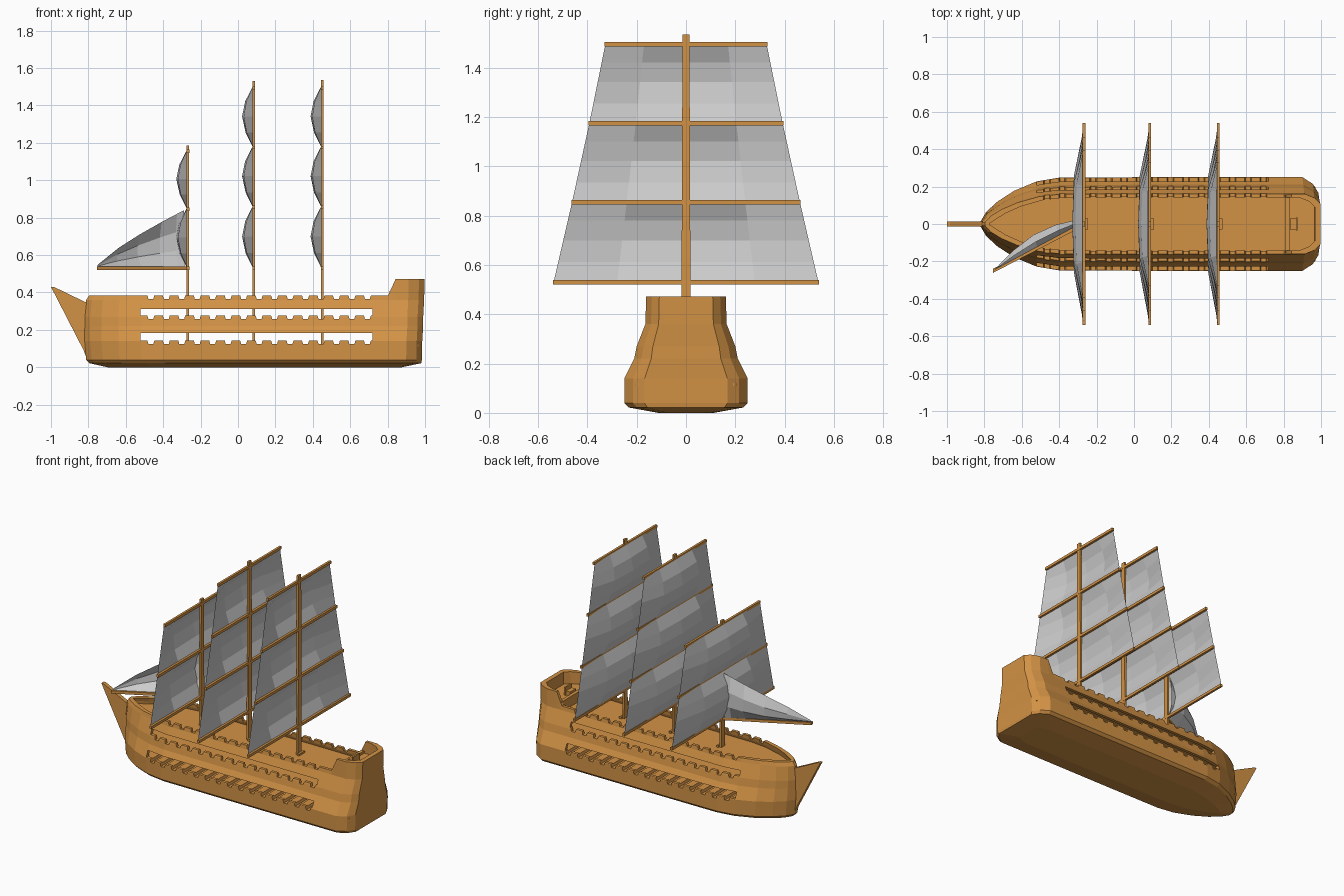
import bpy, bmesh, math

if "Cube" in bpy.data.objects:
    bpy.data.objects.remove(bpy.data.objects["Cube"])

wood = bpy.data.materials.new("wood")
wood.diffuse_color = (0.65, 0.29, 0.06, 1)
wood.use_nodes = True
wood.node_tree.nodes["Principled BSDF"].inputs["Base Color"].default_value = wood.diffuse_color

# half-breadth plan (x, y) and hull levels (z, y scale, bow scale, stern scale)
PLAN = [(-.82, .014), (-.79, .065), (-.73, .12), (-.64, .178), (-.52, .228), (-.4, .248),
        (0, .25), (.4, .25), (.8, .25), (.81, .25), (.84, .25), (.91, .25), (.965, .215), (.995, .168)]
LEVELS = [(.004, .45, .85, .88), (.022, .93, .97, .985), (.04, 1, .99, .988), (.14, 1, 1, .99),
          (.22, .84, 1, .995), (.27, .80, 1, .995), (.36, .66, .99, 1), (.385, .645, .97, 1.003)]


def lerp(table, t, k=1):
    for a, b in zip(table, table[1:]):
        if t <= b[0]:
            return a[k] + (b[k] - a[k]) * (t - a[0]) / (b[0] - a[0])
    return table[-1][k]


def make(name, bm, mat=wood):
    bmesh.ops.recalc_face_normals(bm, faces=bm.faces)
    me = bpy.data.meshes.new(name)
    bm.to_mesh(me)
    bm.free()
    ob = bpy.data.objects.new(name, me)
    bpy.context.collection.objects.link(ob)
    if mat:
        me.materials.append(mat)
    return ob


def prism(bm, pts, offset):
    a = [bm.verts.new(p) for p in pts]
    b = [bm.verts.new([p[i] + offset[i] for i in range(3)]) for p in pts]
    bm.faces.new(a)
    bm.faces.new(b[::-1])
    for i in range(len(a)):
        j = (i + 1) % len(a)
        bm.faces.new((a[i], a[j], b[j], b[i]))


def box(name, x0, x1, y0, y1, z0, z1):
    bm = bmesh.new()
    prism(bm, [(x0, y0, z0), (x1, y0, z0), (x1, y1, z0), (x0, y1, z0)], (0, 0, z1 - z0))
    return make(name, bm)


# hull shell: outer rings going up, inner rings going down
def ring(bm, level, inner):
    z, s, bow, stern = level
    half = []
    for x, y in PLAN:
        top = z
        if z > .38:
            top = lerp([(-1, .385), (.8, .385), (.81, .405), (.84, .472), (2, .472)], x)
        yy, xx = y * s, x * (bow if x < 0 else stern)
        if inner:
            yy, xx = max(yy - .02, .004), xx * (.97 if x < 0 or x > .85 else 1)
        half.append((xx, yy, top))
    return [bm.verts.new((x, -y, t)) for x, y, t in half] + \
           [bm.verts.new((x, y, t)) for x, y, t in reversed(half)]


bm = bmesh.new()
rings = [ring(bm, l, False) for l in LEVELS] + [ring(bm, l, True) for l in LEVELS[:2:-1]]
for a, b in zip(rings, rings[1:]):
    for i in range(len(a)):
        j = (i + 1) % len(a)
        bm.faces.new((a[i], a[j], b[j], b[i]))
keel = [bm.verts.new((x, 0, 0)) for x, _ in [(-.6, 0), (.75, 0)]]
n = len(rings[0])
bottom = bm.faces.new(rings[0][::-1])
bmesh.ops.delete(bm, geom=keel, context='VERTS')
bmesh.ops.translate(bm, verts=rings[0], vec=(0, 0, -.004))
bm.faces.new(rings[-1])
hull = make("hull", bm)

# gun slots and crenellated rail, cut through both sides
bm = bmesh.new()
for low, notch, top in [(.144, .124, .184), (.278, .258, .311), (.3856, .365, .5)]:
    pts = [(-.52, low)]
    for i in range(15):
        x = -.485 + i * .0827
        pts += [(x, low), (x + .006, notch), (x + .032, notch), (x + .038, low)]
    pts += [(.72, low), (.72, top), (-.52, top)]
    prism(bm, [(x, -.4, z) for x, z in pts], (0, .8, 0))
cutter = make("slot_cutter", bm)
cutter.hide_render = True
mod = hull.modifiers.new("slots", 'BOOLEAN')
mod.operation, mod.solver, mod.object = 'DIFFERENCE', 'EXACT', cutter
bpy.context.view_layer.objects.active = hull
bpy.ops.object.modifier_apply(modifier="slots")
bpy.data.objects.remove(cutter)


# decks
def deck(name, z, x0, x1):
    s = lerp(LEVELS, z)
    xs = [x0] + [x for x, _ in PLAN if x0 < x < x1] + [x1]
    half = [(x, max(lerp(PLAN, x) * s - .012, .004)) for x in xs]
    bm = bmesh.new()
    prism(bm, [(x, -y, z) for x, y in half] + [(x, y, z) for x, y in half[::-1]], (0, 0, -.012))
    make(name, bm)


deck("main_deck", .342, -.78, .97)
deck("middle_deck", .256, -.78, .97)
deck("lower_deck", .122, -.78, .97)
deck("poop_deck", .392, .83, .97)
box("poop_bulkhead", .81, .832, -.155, .155, .335, .408)
box("helm_seat", .835, .875, -.03, .03, .39, .42)
box("helm_back", .865, .875, -.035, .035, .39, .445)

# beak at the bow
bm = bmesh.new()
prism(bm, [(x, -.013, z) for x, z in
           [(-1, .43), (-.985, .43), (-.82, .35), (-.785, .345), (-.785, .03), (-.805, .035), (-.825, .09)]],
      (0, .026, 0))
make("bow_beak", bm)


# square sail billowing forward between two yards
def square_sail(name, x, z0, w0, z1, w1):
    bm = bmesh.new()
    rows = []
    for v, b in [(0, 0), (.25, .68), (.52, 1), (.77, .72), (1, .08)]:
        w = w0 + (w1 - w0) * v
        rows.append([bm.verts.new((x - .004 - .058 * b * c, u * w, z0 + (z1 - z0) * v))
                     for u, c in [(-1, 0), (-.52, .85), (0, 1), (.52, .85), (1, 0)]])
    for a, b in zip(rows, rows[1:]):
        for i in range(4):
            bm.faces.new((a[i], a[i + 1], b[i + 1], b[i]))
    make(name, bm, None)


# masts with yards and sails
WIDTHS = [.54, .465, .395, .33]
TALL = [.53, .855, 1.175, 1.495]
for name, x, top, zs in [("fore", -.268, 1.185, [.53, .845, 1.155]),
                         ("main", .084, 1.53, TALL), ("mizzen", .45, 1.535, TALL)]:
    bm = bmesh.new()
    prism(bm, [(x - .007, -.02, .06), (x - .007, .02, .06), (x - .007, .014, top), (x - .007, -.014, top)],
          (.014, 0, 0))
    make(name + "_mast", bm)
    box(name + "_mast_foot", x + .007, x + .022, -.03, .03, .34, .355)
    for i, z in enumerate(zs):
        box(f"{name}_yard_{i}", x - .007, x + .008, -WIDTHS[i], WIDTHS[i], z - .009, z + .009)
        if i:
            square_sail(f"{name}_sail_{i}", x, zs[i - 1], WIDTHS[i - 1] - .003, z, WIDTHS[i] - .003)

# boom and triangular foresail, swung to one side
bm = bmesh.new()
prism(bm, [(-.265, -.008, .521), (-.265, .012, .521), (-.755, -.24, .521), (-.755, -.262, .521)], (0, 0, .018))
make("foresail_boom", bm)
bm = bmesh.new()
grid = []
for u in [0, .25, .5, .75, .92, 1]:
    col = []
    for v in [0, .3, .65, 1]:
        bulge = .07 * math.sin(math.pi * min(u * .9, 1)) * math.sin(math.pi * (.12 + .75 * v) if v else 0)
        col.append(bm.verts.new((-.75 + .465 * u - bulge * .3, -.248 + .25 * u + bulge,
                                 .538 + (.01 + .292 * u ** .85) * v)))
    grid.append(col)
for a, b in zip(grid, grid[1:]):
    for i in range(3):
        bm.faces.new((a[i], b[i], b[i + 1], a[i + 1]))
make("foresail", bm, None)
